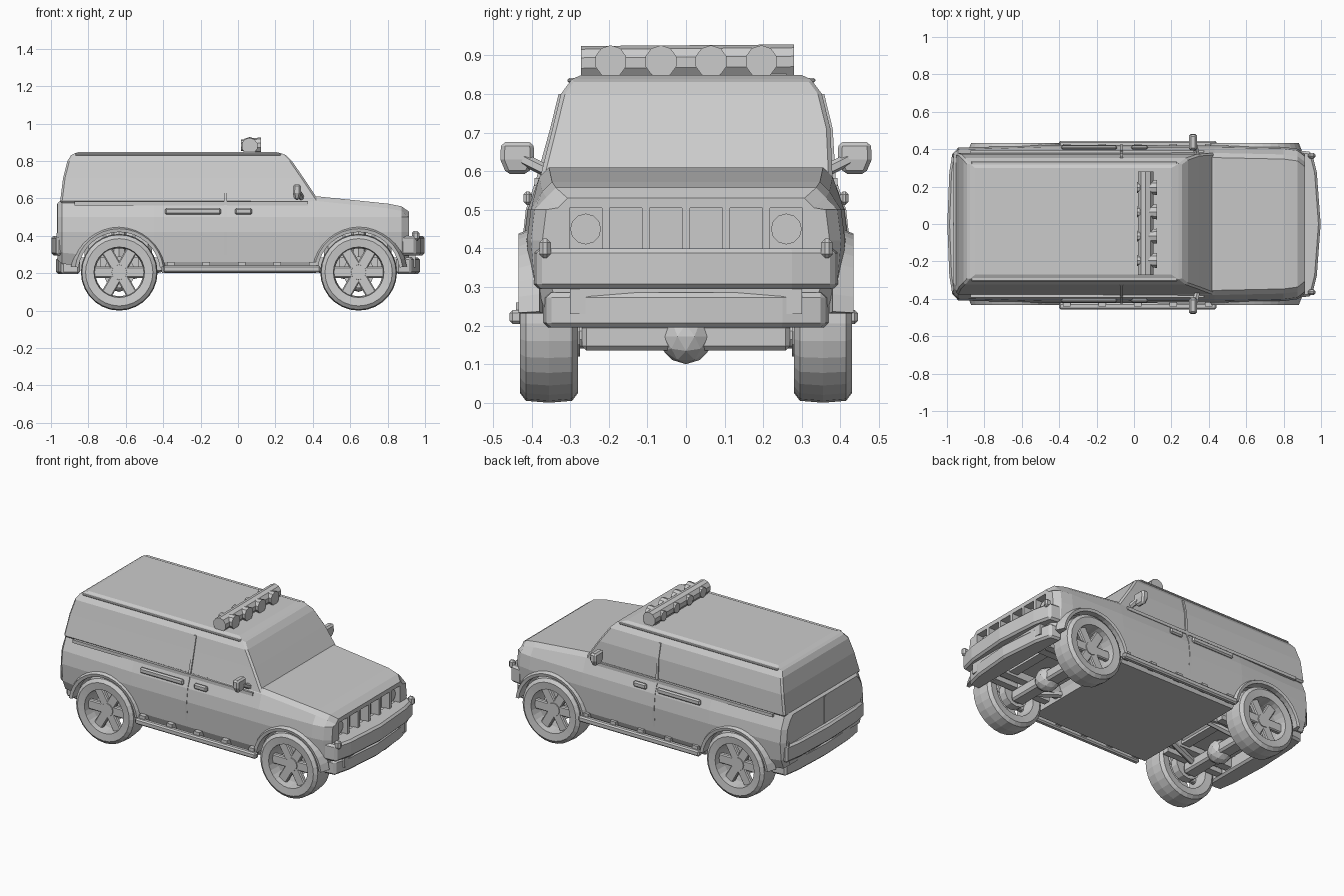
import bpy, bmesh, math
from mathutils import Matrix, Vector

cube = bpy.data.objects.get("Cube")
if cube:
    bpy.data.objects.remove(cube, do_unlink=True)

grey = bpy.data.materials.new("plain grey")
grey.use_nodes = True
GREY = (0.6, 0.6, 0.6, 1)
grey.diffuse_color = GREY
grey.node_tree.nodes["Principled BSDF"].inputs["Base Color"].default_value = GREY


def finish(name, bm, bevel=0):
    bmesh.ops.recalc_face_normals(bm, faces=bm.faces)
    mesh = bpy.data.meshes.new(name)
    bm.to_mesh(mesh)
    bm.free()
    ob = bpy.data.objects.new(name, mesh)
    bpy.context.collection.objects.link(ob)
    mesh.materials.append(grey)
    if bevel:
        mod = ob.modifiers.new("bevel", "BEVEL")
        mod.width, mod.segments = bevel, 1
        mod.limit_method = "ANGLE"
    return ob


def loft(name, rings, bevel=0, closed=False):
    bm = bmesh.new()
    loops = [[bm.verts.new(p) for p in ring] for ring in rings]
    pairs = list(zip(loops, loops[1:]))
    if closed:
        pairs.append((loops[-1], loops[0]))
    else:
        bm.faces.new(loops[0])
        bm.faces.new(loops[-1])
    for a, b in pairs:
        for i in range(len(a)):
            j = (i + 1) % len(a)
            bm.faces.new((a[i], a[j], b[j], b[i]))
    return finish(name, bm, bevel)


def box(name, centre, size, bevel=0):
    bm = bmesh.new()
    bmesh.ops.create_cube(bm, size=1, matrix=Matrix.Translation(centre) @ Matrix.Diagonal((*size, 1)))
    return finish(name, bm, bevel)


def tube(name, a, b, r, sides=10, r2=None):
    a, b = Vector(a), Vector(b)
    bm = bmesh.new()
    turn = (b - a).to_track_quat("Z", "Y").to_matrix().to_4x4()
    bmesh.ops.create_cone(bm, cap_ends=True, segments=sides, radius1=r, radius2=r if r2 is None else r2,
                          depth=(b - a).length, matrix=Matrix.Translation((a + b) / 2) @ turn)
    return finish(name, bm)


def cut(target, cutters):
    for c in cutters:
        c.hide_render = True
        mod = target.modifiers.new("cut", "BOOLEAN")
        mod.object, mod.operation, mod.solver = c, "DIFFERENCE", "EXACT"
        bpy.context.view_layer.objects.active = target
        bpy.ops.object.modifier_apply(modifier=mod.name)
        bpy.data.objects.remove(c, do_unlink=True)


AXLES = {"rear": -0.635, "front": 0.645}
SIDES = {"left": 1, "right": -1}
SKEW = 0.014  # the cabin sits slightly towards the left


# Lower body, lofted from tail to nose
def section(x, w, top, bottom):
    half = [(w - .035, bottom), (w - .01, bottom + .06), (w, .42), (w - .01, .5),
            (w - .04, top - .025), (w - .065, top)]
    return [(x, y, z) for y, z in half] + [(x, -y, z) for y, z in reversed(half)]


body = loft("lower_body", [section(*s) for s in (
    (-.965, .38, .575, .27), (-.94, .408, .595, .25), (-.45, .423, .6, .2), (.43, .42, .61, .2),
    (.8, .412, .572, .23), (.875, .402, .557, .25), (.913, .372, .53, .27))])
cutters = [tube("arch_cutter", (x, -.6, .2), (x, .6, .2), .228, 28) for x in AXLES.values()]
cutters += [box("slot_cutter", (.905, -.26 + .104 * i, .45), (.09, .084, .108)) for i in range(6)]
cut(body, cutters)

# Cabin with tumblehome sides and a raked windscreen
loft("cabin", [[(a, k - w, z), (b, k - w, z), (b, k + w, z), (a, k + w, z)] for a, b, w, z, k in (
    (-.952, .44, .38, .575, 0), (-.935, .35, .36, .71, SKEW), (-.912, .288, .338, .8, SKEW),
    (-.888, .25, .31, .838, SKEW), (-.85, .2, .285, .849, SKEW))], .01)

# Round headlamps recessed in the outer grille slots
for side, s in SIDES.items():
    tube(side + "_headlamp", (.85, s * .26, .45), (.885, s * .26, .45), .04, 12)


# Bumpers, bowed in plan, each an upper bar over a lower valance
def bumper(name, d, inset, width, bow, z0, z1):
    half = [(.87, width), (.975 - bow, width - .01), (.99 - bow / 2, width - .12), (.998, 0)]
    plan = half + [(x, -y) for x, y in reversed(half[:-1])]
    loft(name, [[(d * (x - inset), y, z) for x, y in plan] for z in (z0, z1)], .012)


for end, d, bow in (("front", 1, .025), ("rear", -1, .005)):
    bumper(end + "_bumper", d, 0, .395, bow, .295, .4)
    bumper(end + "_valance", d, .025, .37, bow, .195, .285)
    box(end + "_bumper_bracket", (d * .9, 0, .3), (.1, .6, .14))
    for s in (1, -1):
        box(end + "_bumper_horn", (d * .95, s * .365, .4), (.04, .03, .05), .01)


# Wheels: hollow tyre, spoked rim, hub
def wheel(name, x, s):
    y0 = s * .355
    profile = [(.135, -.07), (.18, -.075), (.2, -.06), (.205, 0), (.2, .06), (.18, .075),
               (.135, .07), (.128, 0)]
    rings = []
    for i in range(28):
        a = math.tau * i / 28
        rings.append([(x + r * math.cos(a), y0 + y, .205 + r * math.sin(a)) for r, y in profile])
    loft(name + "_tyre", rings, closed=True)
    tube(name + "_hub", (x, y0 - s * .04, .205), (x, y0 + s * .04, .205), .05, 12, .04)
    tube(name + "_brake_drum", (x, y0 - s * .08, .205), (x, y0 - s * .03, .205), .085, 14)
    for i in range(6):
        a = math.tau * i / 6
        bm = bmesh.new()
        place = Matrix.Translation((x, y0 + s * .02, .205)) @ Matrix.Rotation(a, 4, "Y")
        bmesh.ops.create_cube(bm, size=1, matrix=place @ Matrix.Translation((.085, 0, 0))
                              @ Matrix.Diagonal((.11, .03, .06, 1)))
        finish(name + "_spoke", bm, .006)


def flare(name, x, s):
    rings = []
    for i in range(17):
        a = math.radians(8 + 164 * i / 16)
        rings.append([(x + r * math.cos(a), s * y, .2 + r * math.sin(a))
                      for r, y in ((.22, .37), (.22, .43), (.238, .434), (.26, .38))])
    loft(name, rings)


for end, x in AXLES.items():
    for side, s in SIDES.items():
        wheel(f"{end}_{side}_wheel", x, s)
        flare(f"{end}_{side}_wheel_flare", x, s)
        # Coil, leaf spring and trailing link
        tube(f"{end}_{side}_coil", (x, s * .22, .17), (x, s * .2, .44), .04, 8)
        box(f"{end}_{side}_leaf_spring", (x, s * .24, .215), (.4, .045, .03))
        tube(f"{end}_{side}_link", (x, s * .2, .17), (x - math.copysign(.24, x), s * .15, .23), .02, 6)
    # Axle beam and differential
    tube(end + "_axle", (x, -.33, .175), (x, .33, .175), .035)
    box(end + "_axle_beam", (x, 0, .17), (.09, .54, .07), .012)
    bm = bmesh.new()
    bmesh.ops.create_icosphere(bm, subdivisions=2, radius=.072, matrix=Matrix.Translation((x, 0, .172)))
    finish(end + "_differential", bm)
    # Cross members fore and aft of the axle
    for d in (-.13, .13):
        box(end + "_cross_member", (x + d, 0, .26), (.06, .44, .06))

# Chassis under the body
for s in (1, -1):
    box("chassis_rail", (0, s * .17, .25), (1.75, .05, .07))
box("engine_sump", (.64, 0, .33), (.36, .28, .18), .02)
box("fuel_tank", (-.64, 0, .33), (.36, .3, .18), .02)

# Side fittings
outline = [(.407, .26), (.42, .42), (.411, .5), (.384, .58), (.362, .71), (.34, .8)]
for side, s in SIDES.items():
    # Door seam following the body side, leaning with the cabin
    ring = [(s * (y + .004) + SKEW * (z > .6), z) for y, z in outline]
    ring += [(s * (y - .02) + SKEW * (z > .6), z) for y, z in reversed(outline)]
    loft(side + "_door_seam", [[(x, y, z) for y, z in ring] for x in (-.075, -.06)])
    # Waist trim and door handles
    box(side + "_waist_trim", (-.25, s * .385, .572), (1.25, .016, .02))
    for x, length in ((-.24, .3), (.03, .09)):
        box(side + "_door_handle", (x, s * .41, .53), (length, .022, .035), .008)
    # Roof gutter
    box(side + "_roof_gutter", (-.32, s * .308 + SKEW, .835), (1.1, .026, .012), .004)
    # Running board standing off the sill on brackets
    y = .44 if s < 0 else .428
    box(side + "_running_board", (.02, s * y, .222), (.84, .034, .036), .008)
    for i in range(5):
        box(side + "_step_bracket", (-.36 + .19 * i, s * (y - .025), .24), (.04, .05, .04))
    # Mirror on a short arm
    tube(side + "_mirror_arm", (.34, s * .36, .6), (.325, s * .42, .63), .016, 6)
    loft(side + "_mirror", [[(.315 + dx, s * (.437 + dy), z) for dx, dy in
                             ((-w / 2, -w), (w / 2, -w), (w / 2, w), (-w / 2, w))]
                            for w, z in ((.028, .592), (.044, .63), (.042, .675))], .01)
box("tailgate_seam", (-.963, 0, .48), (.01, .014, .18))

# Roof light bar
tube("light_bar", (.062, -.272, .88), (.062, .28, .884), .044, 10)
for i in range(4):
    y = -.195 + .13 * i
    tube("roof_lamp", (.015, y, .884), (.122, y, .884), .03, 10, .042)
for s in (1, -1):
    box("light_bar_foot", (.06, s * .24, .86), (.06, .04, .04))
